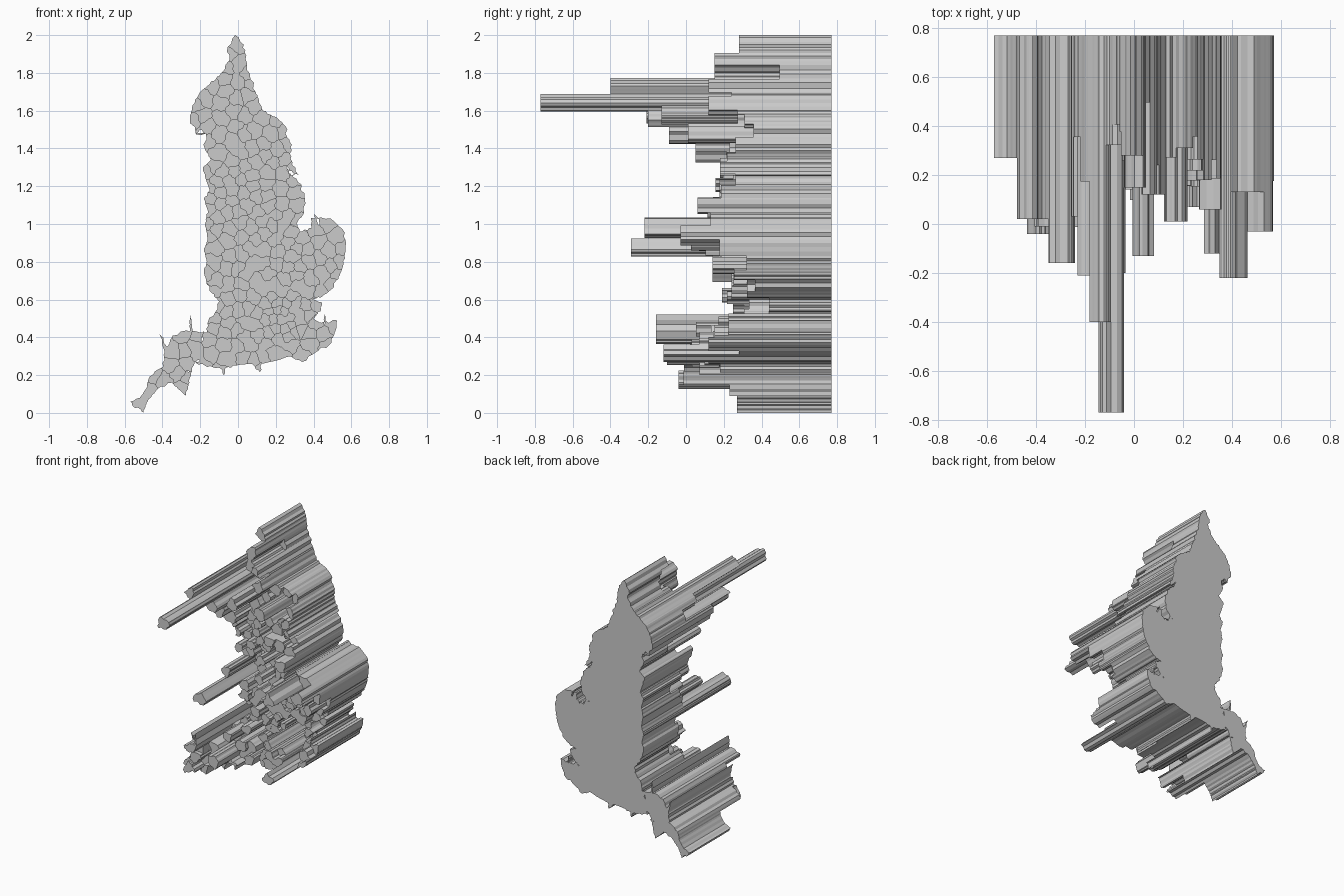
import bpy, bmesh, random, math
from mathutils import Vector

random.seed(7)
BACK = 0.77

# Coast outline (x, z), clockwise from the northern tip
EAST = [(-.015, 2), (.03, 1.95), (.045, 1.86), (.065, 1.77), (.11, 1.66), (.13, 1.60), (.21, 1.56),
        (.25, 1.52), (.26, 1.46), (.285, 1.42), (.275, 1.37), (.29, 1.31), (.32, 1.26), (.26, 1.285),
        (.29, 1.25), (.335, 1.21), (.355, 1.13), (.35, 1.06), (.31, 1.0), (.33, .96), (.39, .98),
        (.385, 1.03), (.49, 1.03), (.555, .97), (.572, .90), (.56, .79), (.54, .73), (.49, .65),
        (.445, .615), (.39, .60), (.445, .585), (.44, .545), (.41, .515), (.37, .48), (.435, .478),
        (.525, .49), (.515, .43), (.485, .36), (.41, .32), (.34, .27), (.275, .30), (.195, .275)]
WEST = [(.125, .26), (.115, .215), (.075, .26), (.01, .255), (-.065, .24), (-.075, .20), (-.09, .235),
        (-.175, .25), (-.23, .27), (-.255, .185), (-.275, .09), (-.32, .13), (-.35, .16), (-.41, .14),
        (-.455, .095), (-.49, .04), (-.5, 0), (-.525, .025), (-.55, .03), (-.572, .06), (-.52, .08),
        (-.485, .13), (-.475, .175), (-.44, .22), (-.395, .245), (-.39, .33), (-.415, .415), (-.375, .35),
        (-.345, .41), (-.28, .435), (-.165, .425), (-.16, .48), (-.12, .535), (-.10, .59), (-.14, .635),
        (-.165, .68), (-.18, .75), (-.165, .80), (-.18, .865), (-.16, .92), (-.175, 1.0), (-.16, 1.07),
        (-.18, 1.13), (-.15, 1.18), (-.175, 1.25), (-.185, 1.3), (-.143, 1.34), (-.175, 1.395),
        (-.17, 1.475), (-.2, 1.5), (-.222, 1.475), (-.254, 1.565), (-.24, 1.63), (-.2, 1.70),
        (-.15, 1.74), (-.095, 1.79), (-.045, 1.87), (-.055, 1.935)]
OUTLINE = [Vector(p) for p in EAST + WEST]

# Individually placed tall columns (x, z, front y)
PEAKS = [(-.088, 1.64, -.77), (-.135, 1.735, -.40), (-.29, .41, -.16), (.405, .97, -.22),
         (.335, .31, -.12), (.035, 1.57, -.13), (-.39, .17, -.04), (.525, .93, -.03),
         (-.195, 1.57, -.21), (-.12, .87, -.29), (-.45, .20, .02), (.17, 1.48, .01),
         (-.23, 1.55, .03), (0, 1.75, .15), (0, 1.85, .15), (-.01, 1.95, .28), (-.53, .04, .27),
         (-.1, 1.48, -.09), (-.1, 1.37, .05), (.31, 1.1, .06), (.47, 1.01, .13), (.45, .42, .15),
         (.09, 1.62, .12), (.24, .30, .08), (-.15, .31, -.10), (-.08, 1.56, -.2)]

# Frontmost y allowed per band: (band end, y)
ENV_Z = [(.07, .27), (.13, .21), (.21, -.04), (.27, -.01), (.35, -.12), (.38, .02), (.44, -.16),
         (.49, .03), (.52, .14), (.57, .25), (.66, .17), (.70, .24), (.79, .14), (.83, .02),
         (.91, -.29), (1.03, -.22), (1.17, .06), (1.25, .15), (1.30, .18), (1.43, .05),
         (1.53, -.09), (1.61, -.22), (1.68, -.77), (1.79, -.4), (1.91, .15), (9, .28)]
ENV_X = [(-.49, .27), (-.42, .02), (-.355, -.04), (-.23, -.16), (-.21, .03), (-.18, -.21),
         (-.12, -.39), (-.055, -.77), (0, .14), (.07, -.13), (.14, .12), (.2, .01), (.3, .07),
         (.37, -.12), (.445, -.22), (.48, .02), (9, -.03)]


def band(table, v):
    return next(y for end, y in table if v <= end)


def inside(p):
    hit = False
    for a, b in zip(OUTLINE, OUTLINE[1:] + OUTLINE[:1]):
        if (a.y > p.y) != (b.y > p.y) and p.x < a.x + (p.y - a.y) * (b.x - a.x) / (b.y - a.y):
            hit = not hit
    return hit


def in_city(p):
    return (p - Vector((.23, .52))).length < .11


def clip(poly, mid, n):
    """Keep the part of the polygon behind the line through mid with normal n."""
    out = []
    for a, b in zip(poly, poly[1:] + poly[:1]):
        da, db = (a - mid).dot(n), (b - mid).dot(n)
        if da <= 0:
            out.append(a)
        if (da < 0 < db) or (db < 0 < da):
            out.append(a.lerp(b, da / (da - db)))
    return out


def roughen(poly):
    """Wiggle each border; both neighbours get the same wiggle."""
    out = []
    for a, b in zip(poly, poly[1:] + poly[:1]):
        out.append(a)
        if (b - a).length > .02:
            lo, hi = sorted((a, b), key=lambda v: (round(v.x, 4), round(v.y, 4)))
            d = hi - lo
            r = math.sin(lo.x * 913 + lo.y * 517 + hi.x * 331 + hi.y * 719)
            side = Vector((-d.y, d.x)) * .13 * r
            mids = [lo + d * .33 + side, lo + d * .67 - side * .6]
            out += mids if lo is a else mids[::-1]
    return out


# Region centres: peaks first, then evenly scattered points
seeds = [Vector(p[:2]) for p in PEAKS]
for _ in range(9000):
    p = Vector((random.uniform(-.58, .58), random.uniform(0, 2)))
    gap = .03 if in_city(p) else .05
    if inside(p) and all((p - s).length > (.065 if i < len(PEAKS) else gap) for i, s in enumerate(seeds)):
        seeds.append(p)

# One prism per region, all sharing the flat back
bm = bmesh.new()
for i, s in enumerate(seeds):
    poly = OUTLINE
    for t in sorted(seeds, key=lambda t: (t - s).length)[1:40]:
        poly = clip(poly, (s + t) / 2, t - s)
    clean = [p for p, q in zip(poly, poly[1:] + poly[:1]) if (p - q).length > 1e-4]
    if len(clean) < 3:
        continue
    if i < len(PEAKS):
        front = PEAKS[i][2]
    else:
        xs, zs = [p.x for p in clean], [p.y for p in clean]
        cx, cz = (min(xs) + max(xs)) / 2, (min(zs) + max(zs)) / 2
        hx, hz = (max(xs) - min(xs)) * .3, (max(zs) - min(zs)) * .3
        limit = max(min(max(band(ENV_X, cx + k * hx) for k in (-1, 0, 1)), .27),
                    max(band(ENV_Z, cz + k * hz) for k in (-1, 0, 1)))
        mean = .48 if in_city(s) else .12 if s.y < .4 else .27
        front = min(max(limit, random.gauss(mean, .12)), .6)
    shape = roughen(clean)
    f = [bm.verts.new((p.x, front, p.y)) for p in shape]
    b = [bm.verts.new((p.x, BACK, p.y)) for p in shape]
    n = len(shape)
    faces = [bm.faces.new(f), bm.faces.new(b[::-1])]
    faces += [bm.faces.new((f[k], b[k], b[(k + 1) % n], f[(k + 1) % n])) for k in range(n)]
    bmesh.ops.recalc_face_normals(bm, faces=faces)

mesh = bpy.data.meshes.new("region_columns")
bm.to_mesh(mesh)
bm.free()
bpy.context.collection.objects.link(bpy.data.objects.new("region_columns", mesh))
